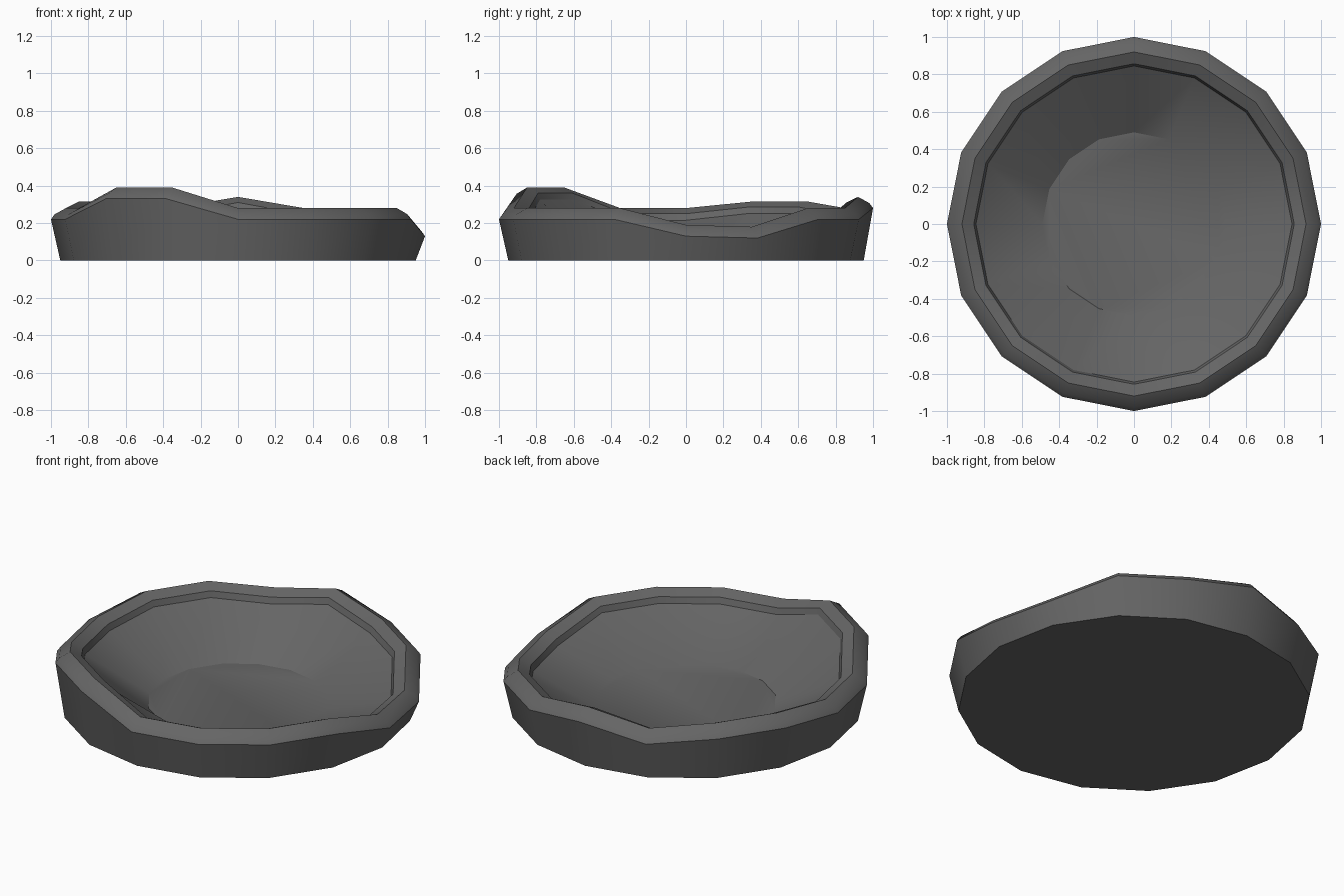
import bpy, bmesh, math

if "Cube" in bpy.data.objects:
    bpy.data.objects.remove(bpy.data.objects["Cube"])

SIDES = 16
# rim height at each corner, anticlockwise from +x
RIM = [.19, .18, .28, .28, .34, .28, .315, .315,
       .28, .28, .39, .39, .28, .28, .28, .28]

# profile from outer foot, over the lip, to the inner floor:
# (radius, z, z measured from rim height?)
PROFILE = [(.95, 0, False), (1.0, -.06, True), (.98, -.033, True),
           (.92, 0, True), (.857, -.03, True), (.845, -.065, True),
           (.49, .02, False)]

mat = bpy.data.materials.new("dark_grey")
mat.diffuse_color = (.13, .13, .13, 1)
mat.use_nodes = True
mat.node_tree.nodes["Principled BSDF"].inputs["Base Color"].default_value = mat.diffuse_color

# bowl
bm = bmesh.new()
rings = []
for r, z, from_rim in PROFILE:
    ring = []
    for k in range(SIDES):
        a = 2 * math.pi * k / SIDES
        height = z + RIM[k] if from_rim else z
        ring.append(bm.verts.new((r * math.cos(a), r * math.sin(a), height)))
    rings.append(ring)
for low, high in zip(rings, rings[1:]):
    for k in range(SIDES):
        n = (k + 1) % SIDES
        bm.faces.new((low[k], low[n], high[n], high[k]))
# underside and inner floor
bm.faces.new(rings[0][::-1])
bm.faces.new(rings[-1])

mesh = bpy.data.meshes.new("uneven_bowl")
bm.to_mesh(mesh)
bm.free()
mesh.materials.append(mat)
bowl = bpy.data.objects.new("uneven_bowl", mesh)
bpy.context.collection.objects.link(bowl)

# smooth sides with sharp lip and floor edges
bpy.context.view_layer.objects.active = bowl
bowl.select_set(True)
bpy.ops.object.shade_smooth_by_angle(angle=math.radians(30))
